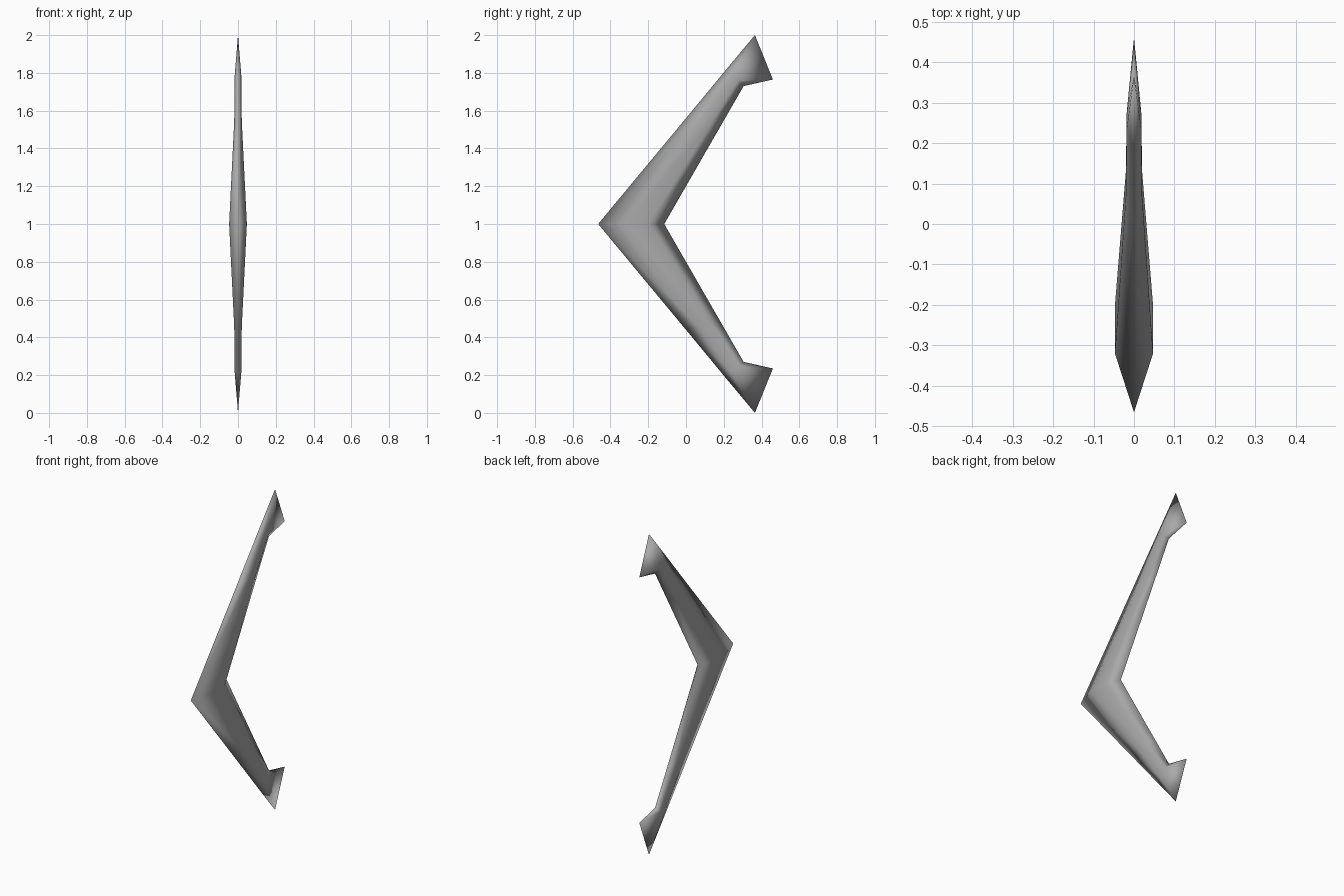
import bpy
import bmesh

cube = bpy.data.objects.get("Cube")
if cube:
    bpy.data.objects.remove(cube)

# Dull grey metal
metal = bpy.data.materials.new("grey_metal")
metal.use_nodes = True
colour = (0.4, 0.4, 0.4, 1)
metal.diffuse_color = colour
metal.node_tree.nodes["Principled BSDF"].inputs["Base Color"].default_value = colour

# Upper arm sections: (y, z) of outer edge, outer ridge, inner ridge, inner edge; half widths of ridges
sections = [
    ([(-0.465, 1.0), (-0.32, 1.0), (-0.2, 1.0), (-0.115, 1.0)], 0.047),
    ([(0.0, 1.56), (0.07, 1.545), (0.13, 1.53), (0.18, 1.513)], 0.02),
    ([(0.19, 1.79), (0.235, 1.78), (0.275, 1.76), (0.305, 1.73)], 0.018),
]
tip_outer, tip_inner = (0.365, 2.0), (0.46, 1.765)

bm = bmesh.new()
rings = []
for points, half in sections:
    edge_out, ridge_out, ridge_in, edge_in = points
    ring = [(0, *edge_out), (half, *ridge_out), (half, *ridge_in),
            (0, *edge_in), (-half, *ridge_in), (-half, *ridge_out)]
    rings.append([bm.verts.new(p) for p in ring])

# Skin the arm between sections
for a, b in zip(rings, rings[1:]):
    for i in range(6):
        j = (i + 1) % 6
        bm.faces.new((a[i], a[j], b[j], b[i]))

# Pinch the end into a sharp wedge
top = bm.verts.new((0, *tip_outer))
back = bm.verts.new((0, *tip_inner))
end = rings[-1]
for r_out, r_in in ((end[1], end[2]), (end[5], end[4])):
    bm.faces.new((end[0], r_out, top))
    bm.faces.new((r_out, r_in, top))
    bm.faces.new((r_in, back, top))
    bm.faces.new((r_in, end[3], back))
bmesh.ops.recalc_face_normals(bm, faces=bm.faces)

# Mirror into the lower arm and weld at the bend
source = bm.verts[:] + bm.edges[:] + bm.faces[:]
copy = bmesh.ops.duplicate(bm, geom=source)["geom"]
for v in (g for g in copy if isinstance(g, bmesh.types.BMVert)):
    v.co.z = 2 - v.co.z
bmesh.ops.remove_doubles(bm, verts=bm.verts, dist=0.0005)
bmesh.ops.recalc_face_normals(bm, faces=bm.faces)
for f in bm.faces:
    f.smooth = True

mesh = bpy.data.meshes.new("curved_blade")
bm.to_mesh(mesh)
bm.free()
mesh.materials.append(metal)
blade = bpy.data.objects.new("curved_blade", mesh)
bpy.context.collection.objects.link(blade)
